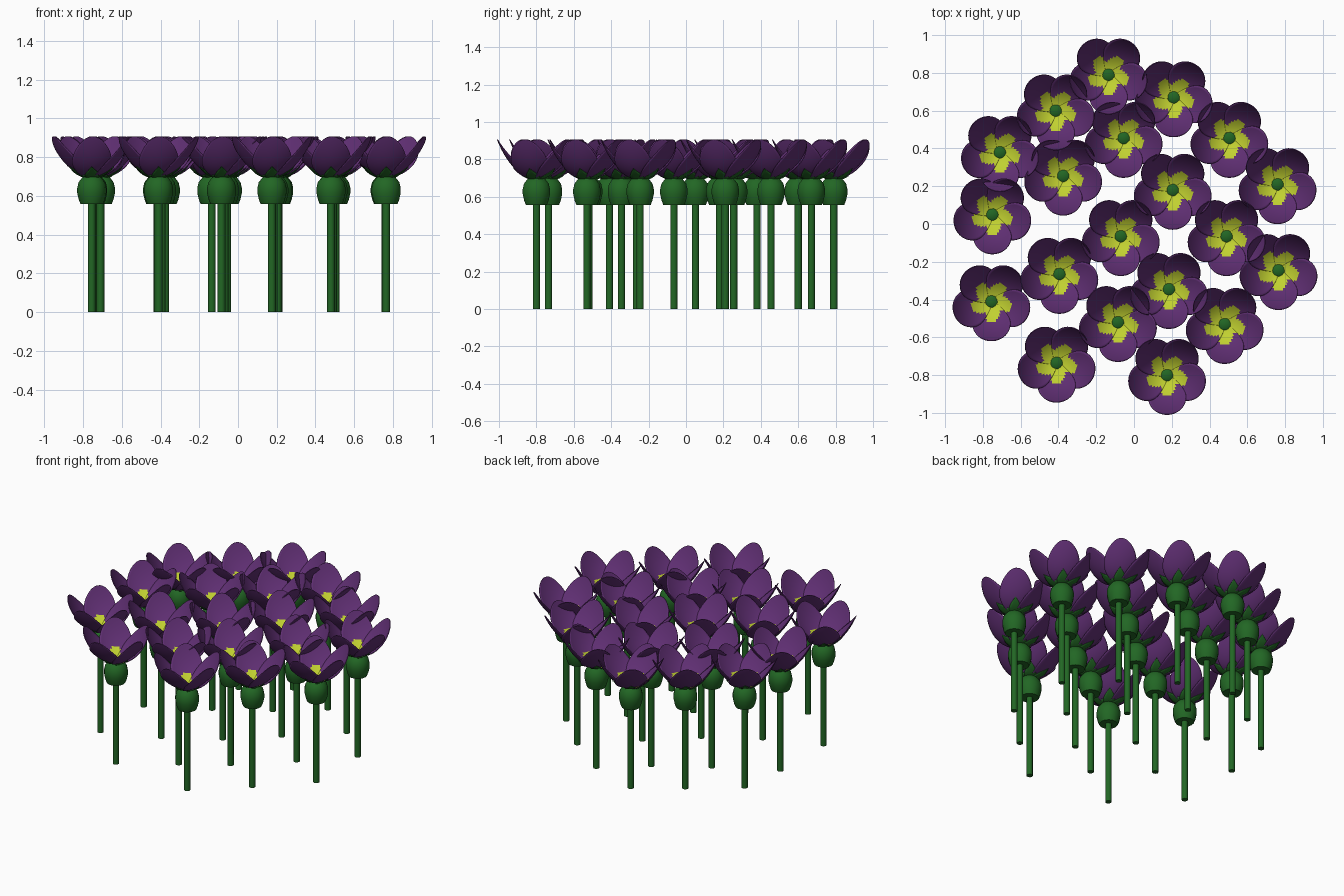
import bpy, bmesh, math
from math import sin, cos, pi, sqrt

cube = bpy.data.objects.get("Cube")
if cube:
    bpy.data.objects.remove(cube, do_unlink=True)


def material(name, rgb):
    m = bpy.data.materials.new(name)
    m.use_nodes = True
    m.diffuse_color = (*rgb, 1)
    m.node_tree.nodes["Principled BSDF"].inputs["Base Color"].default_value = (*rgb, 1)
    return m


yellow = material("yellow heart", (0.53, 0.63, 0.03))
purple = material("purple petal", (0.115, 0.028, 0.17))
green = material("leaf green", (0.016, 0.135, 0.018))

LENGTH = 0.207   # plan length of a petal
WIDEST = 0.115   # distance from the axis where a petal is widest


def bowl(a):
    """Height of the cup at a distance from the flower axis."""
    return 0.70 + 4.2 * a ** 2 + 350 * a ** 6


def petal_width(a):
    if a > WIDEST:
        return 0.1 * sqrt(max(0, 1 - ((a - WIDEST) / (LENGTH - WIDEST)) ** 2))
    return 0.015 + 0.085 * sin(pi / 2 * a / WIDEST)


def sepal_width(a):
    return 0.012 + 0.03 * sin(pi * min(1, a / 0.12)) - 0.1 * a


def finish(bm, name, materials, angle=40):
    mesh = bpy.data.meshes.new(name)
    bm.to_mesh(mesh)
    bm.free()
    for m in materials:
        mesh.materials.append(m)
    for p in mesh.polygons:
        p.use_smooth = True
    mesh.set_sharp_from_angle(angle=math.radians(angle))
    return mesh


def blades(name, length, width, rows, cols, drop, twist, materials, rule):
    """Five cupped blades around the flower axis."""
    bm = bmesh.new()
    for k in range(5):
        ang = -pi / 2 + k * 2 * pi / 5
        grid = []
        for i in range(rows + 1):
            a = length * sin(pi / 2 * i / rows)
            w = max(width(a), 0.0005)
            row = []
            for j in range(cols + 1):
                t = w * (2 * j / cols - 1)
                z = bowl(a) + 3 * t * t + twist * t - drop
                v = bm.verts.new((a * cos(ang) - t * sin(ang),
                                  a * sin(ang) + t * cos(ang), min(z, 0.907)))
                row.append((v, a, t))
            grid.append(row)
        for i in range(rows):
            for j in range(cols):
                quad = [grid[i][j], grid[i + 1][j], grid[i + 1][j + 1], grid[i][j + 1]]
                f = bm.faces.new([q[0] for q in quad])
                f.material_index = rule(sum(q[1] for q in quad) / 4,
                                        sum(q[2] for q in quad) / 4)
    return finish(bm, name, materials, 60)


def lathe(name, profile, sides):
    """Solid of revolution from (radius, height) points, capped at both ends."""
    bm = bmesh.new()
    rings = [[bm.verts.new((r * cos(2 * pi * s / sides), r * sin(2 * pi * s / sides), z))
              for s in range(sides)] for r, z in profile]
    for lo, hi in zip(rings, rings[1:]):
        for s in range(sides):
            n = (s + 1) % sides
            bm.faces.new((lo[s], lo[n], hi[n], hi[s]))
    bm.faces.new(rings[0][::-1])
    bm.faces.new(rings[-1])
    return finish(bm, name, [green])


def heart(a, t):
    """Yellow lobe at the root of each petal, purple beyond it."""
    return 0 if a < 0.055 or (a - 0.055) ** 2 + t ** 2 < 0.05 ** 2 else 1


# Part meshes shared by every flower
petals = blades("petals", LENGTH, petal_width, 20, 16, 0, 0.08, [yellow, purple], heart)
sepals = blades("sepals", 0.12, sepal_width, 8, 4, 0.009, 0.08, [green], lambda a, t: 0)
stem = lathe("stem", [(0.02, 0), (0.02, 0.57)], 10)
bulb = lathe("bulb", [(0.058, 0.557), (0.067, 0.58), (0.075, 0.615), (0.075, 0.64),
                      (0.068, 0.67), (0.05, 0.693), (0.032, 0.705), (0.022, 0.712)], 14)

# Where the flowers stand
spots = [(-0.135, 0.79), (0.21, 0.67), (-0.415, 0.60), (0.505, 0.455), (-0.055, 0.455),
         (-0.71, 0.38), (-0.375, 0.255), (0.205, 0.18), (0.76, 0.21), (-0.75, 0.05),
         (-0.07, -0.065), (0.49, -0.065), (-0.395, -0.265), (0.765, -0.245),
         (0.185, -0.345), (-0.755, -0.41), (-0.085, -0.52), (0.48, -0.53),
         (-0.41, -0.735), (0.175, -0.80)]


def place(name, mesh, x, y):
    ob = bpy.data.objects.new(name, mesh)
    ob.location = (x, y, 0)
    bpy.context.scene.collection.objects.link(ob)
    return ob


for n, (x, y) in enumerate(spots, 1):
    place(f"stem_{n}", stem, x, y)
    place(f"bulb_{n}", bulb, x, y)
    for name, mesh, thick in (("petals", petals, 0.004), ("sepals", sepals, 0.003)):
        solid = place(f"{name}_{n}", mesh, x, y).modifiers.new("thickness", "SOLIDIFY")
        solid.thickness = thick
        solid.offset = -1
        solid.material_offset = 1       # outer side is plain purple
        solid.material_offset_rim = 1
